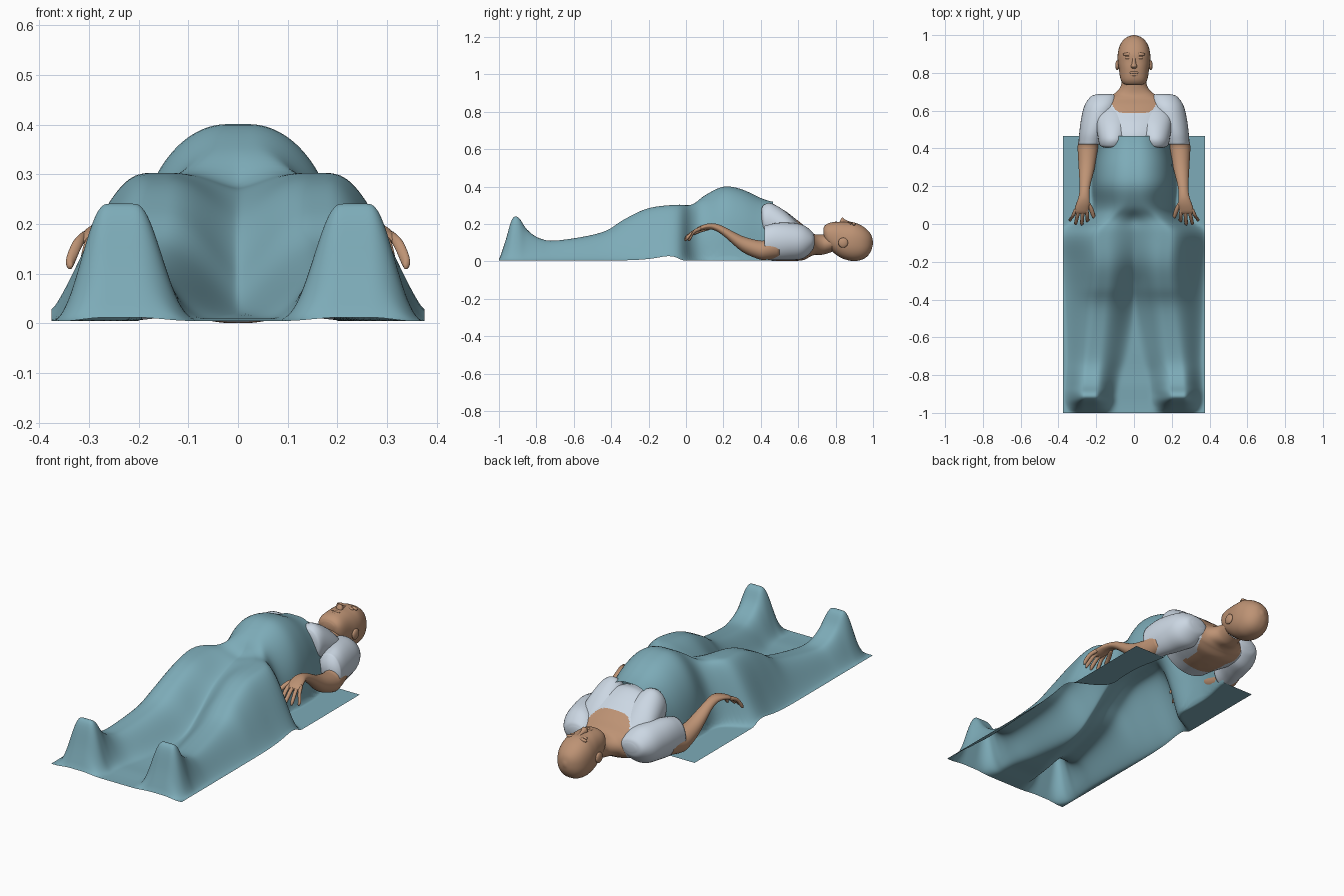
import bpy
import bmesh
from math import cos, sin, pi, copysign
from mathutils import Vector

cube = bpy.data.objects.get("Cube")
if cube:
    bpy.data.objects.remove(cube)


def material(name, rgb):
    mat = bpy.data.materials.new(name)
    mat.use_nodes = True
    mat.diffuse_color = (*rgb, 1)
    mat.node_tree.nodes["Principled BSDF"].inputs["Base Color"].default_value = (*rgb, 1)
    return mat


teal = material("teal cloth", (0.205, 0.41, 0.48))
skin = material("skin", (0.51, 0.29, 0.175))
white = material("pale shirt cloth", (0.60, 0.68, 0.77))


def spline(rows, steps):
    """Smooth curve through rows of parameters."""
    rows = [Vector(r) for r in rows]
    rows = [rows[0] * 2 - rows[1]] + rows + [rows[-1] * 2 - rows[-2]]
    result = []
    for a, b, c, d in zip(rows, rows[1:], rows[2:], rows[3:]):
        for i in range(steps):
            t = i / steps
            result.append((b * 2 + (c - a) * t + (a * 2 - b * 5 + c * 4 - d) * t ** 2
                           + (b * 3 - a - c * 3 + d) * t ** 3) / 2)
    return result + [rows[-2]]


def finish(name, bm, mats, mirror=False, rule=None):
    bmesh.ops.recalc_face_normals(bm, faces=bm.faces)
    for f in bm.faces:
        f.smooth = True
        if rule:
            f.material_index = rule(f.calc_center_median())
    mesh = bpy.data.meshes.new(name)
    bm.to_mesh(mesh)
    bm.free()
    for m in mats:
        mesh.materials.append(m)
    obj = bpy.data.objects.new(name, mesh)
    bpy.context.collection.objects.link(obj)
    if mirror:
        mod = obj.modifiers.new("Mirror", 'MIRROR')
        mod.use_mirror_merge = False
    return obj


def bridge(bm, lines, closed):
    for p, q in zip(lines, lines[1:]):
        n = len(p)
        for i in range(n if closed else n - 1):
            j = (i + 1) % n
            bm.faces.new((p[i], p[j], q[j], q[i]))


def loft(name, rings, mats, mirror=False, power=2, sides=32, steps=5, caps=True, rule=None):
    """Skin over oval rings: y, centre x, centre z, half width, half height."""
    bm = bmesh.new()
    lines = []
    for y, cx, cz, rx, rz in spline(rings, steps):
        line = []
        for i in range(sides):
            c, s = cos(2 * pi * i / sides), sin(2 * pi * i / sides)
            px = copysign(abs(c) ** (2 / power), c)
            pz = copysign(abs(s) ** (2 / power), s)
            line.append(bm.verts.new((cx + rx * px, y, max(cz + rz * pz, 0.001))))
        lines.append(line)
    bridge(bm, lines, True)
    if caps:
        bm.faces.new(lines[0])
        bm.faces.new(lines[-1])
    return finish(name, bm, mats, mirror, rule)


def ball(name, centre, size, mat, mirror=False):
    bm = bmesh.new()
    bmesh.ops.create_uvsphere(bm, u_segments=24, v_segments=14, radius=1)
    for v in bm.verts:
        v.co = Vector(a + b * c for a, b, c in zip(centre, v.co, size))
    return finish(name, bm, [mat], mirror)


# Blanket rows: y, ridge x, ridge height, middle height, inner width, outer width, roundness
drape = [
    (-1, .235, .005, .005, .14, .13, 4), (-.965, .235, .11, .005, .14, .13, 4),
    (-.93, .235, .226, .006, .14, .13, 4), (-.895, .235, .235, .008, .14, .13, 4),
    (-.85, .23, .17, .01, .14, .13, 3.5), (-.78, .225, .122, .01, .15, .13, 3),
    (-.68, .21, .112, .015, .16, .14, 2.4), (-.45, .18, .155, .03, .17, .18, 2),
    (-.33, .165, .225, .09, .17, .2, 2), (-.2, .16, .285, .2, .16, .215, 2),
    (-.05, .165, .303, .262, .16, .215, 1.9), (.03, .1, .303, .28, .1, .15, 1.1),
    (.1, .03, .352, .352, .1, .18, .6), (.2, .02, .4, .4, .1, .195, .4),
    (.3, .02, .385, .385, .1, .19, .4), (.4, .02, .338, .338, .1, .17, .4),
    (.465, .02, .318, .318, .1, .16, .4)]


def blanket_height(x, c, top, mid, inner, outer, k):
    offset = abs(x) - c
    flat = max(abs(offset) - 0.13 * c, 0)
    if offset < 0:
        t = min(flat / inner, 1)
        return mid + (top - mid) * (1 - t * t) ** max(k, 2)
    t = min(flat / outer, 1)
    return max(top * (1 - t * t) ** k, 0.005)


bm = bmesh.new()
COLUMNS = 120
lines = []
for y, *shape in spline(drape, 6):
    xs = [0.375 * (2 * i / COLUMNS - 1) for i in range(COLUMNS + 1)]
    lines.append([bm.verts.new((x, y, blanket_height(x, *shape))) for x in xs])
bridge(bm, lines, False)
blanket = finish("blanket", bm, [teal])
soften = blanket.modifiers.new("Soften", 'SMOOTH')
soften.factor = 0.5
soften.iterations = 6
soften.use_x = soften.use_y = False


# Upper body: shirt with a rounded neckline and an open back
def shirt_rule(p):
    neckline = (abs(p.x) / .13) ** 4 + ((p.y - .8) / .215) ** 4 < 1
    open_back = p.z < .05 and abs(p.x) < .09 and p.y > .48
    return 1 if neckline or open_back or p.y > .69 else 0


loft("torso", [
    (.415, 0, .148, .165, .143), (.47, 0, .15, .178, .147), (.53, 0, .135, .195, .135),
    (.58, 0, .117, .205, .115), (.63, 0, .1, .2, .092), (.665, 0, .092, .17, .066),
    (.69, 0, .09, .105, .055), (.73, 0, .09, .07, .054), (.78, 0, .1, .066, .05)],
    [white, skin], sides=160, steps=16, caps=False, rule=shirt_rule)
loft("shirt_bust", [
    (.405, .115, .235, .045, .05), (.417, .115, .22, .066, .083), (.455, .112, .211, .078, .1),
    (.52, .11, .18, .09, .096), (.575, .11, .15, .09, .078), (.63, .11, .12, .06, .05)],
    [white], True)
loft("sleeve", [
    (.688, .155, .112, .035, .02), (.675, .162, .108, .066, .05), (.625, .175, .105, .088, .09),
    (.55, .196, .107, .085, .1), (.48, .218, .106, .072, .099), (.42, .229, .1, .065, .09)],
    [white], True)

# Arms, hands and fingers
loft("arm", [
    (.5, .232, .08, .05, .06), (.43, .243, .062, .053, .053), (.39, .245, .062, .053, .05),
    (.3, .25, .094, .043, .042), (.2, .26, .162, .028, .025), (.15, .264, .185, .028, .018),
    (.11, .27, .186, .035, .015), (.07, .279, .174, .038, .013), (.052, .28, .166, .034, .008)],
    [skin], True)
for name, base, tip, end in [("index_finger", .25, .246, .006), ("middle_finger", .27, .276, -.008),
                             ("ring_finger", .29, .308, -.004), ("little_finger", .308, .337, .014)]:
    mid = (base + tip) / 2
    loft(name, [(.08, base, .176, .009, .01), (.045, mid, .16, .01, .011),
                (end + .01, tip, .126, .009, .013), (end, tip, .115, .004, .006)],
         [skin], True, sides=12)
loft("thumb", [(.125, .252, .18, .012, .012), (.08, .228, .168, .013, .013),
               (.04, .214, .152, .01, .011), (.028, .21, .147, .004, .005)],
     [skin], True, sides=12)

# Head and face
loft("head", [
    (.735, 0, .16, .035, .018), (.745, 0, .148, .058, .046), (.77, 0, .135, .072, .072),
    (.82, 0, .118, .08, .094), (.86, 0, .109, .086, .101), (.9, 0, .105, .086, .103),
    (.94, 0, .1, .077, .091), (.97, 0, .098, .06, .07), (.99, 0, .1, .036, .042),
    (1, 0, .1, .006, .007)], [skin], power=2.3, sides=48)
loft("nose", [
    (.89, 0, .2, .008, .008), (.855, 0, .209, .01, .012), (.835, 0, .212, .017, .022),
    (.822, 0, .205, .012, .008)], [skin], sides=20)
ball("ear", (.088, .84, .1), (.011, .026, .027), skin, True)
ball("eyelid", (.033, .88, .202), (.016, .008, .007), skin, True)
ball("brow", (.033, .898, .198), (.026, .009, .01), skin, True)
ball("upper_lip", (0, .802, .208), (.025, .007, .006), skin)
ball("lower_lip", (0, .791, .206), (.022, .008, .006), skin)
